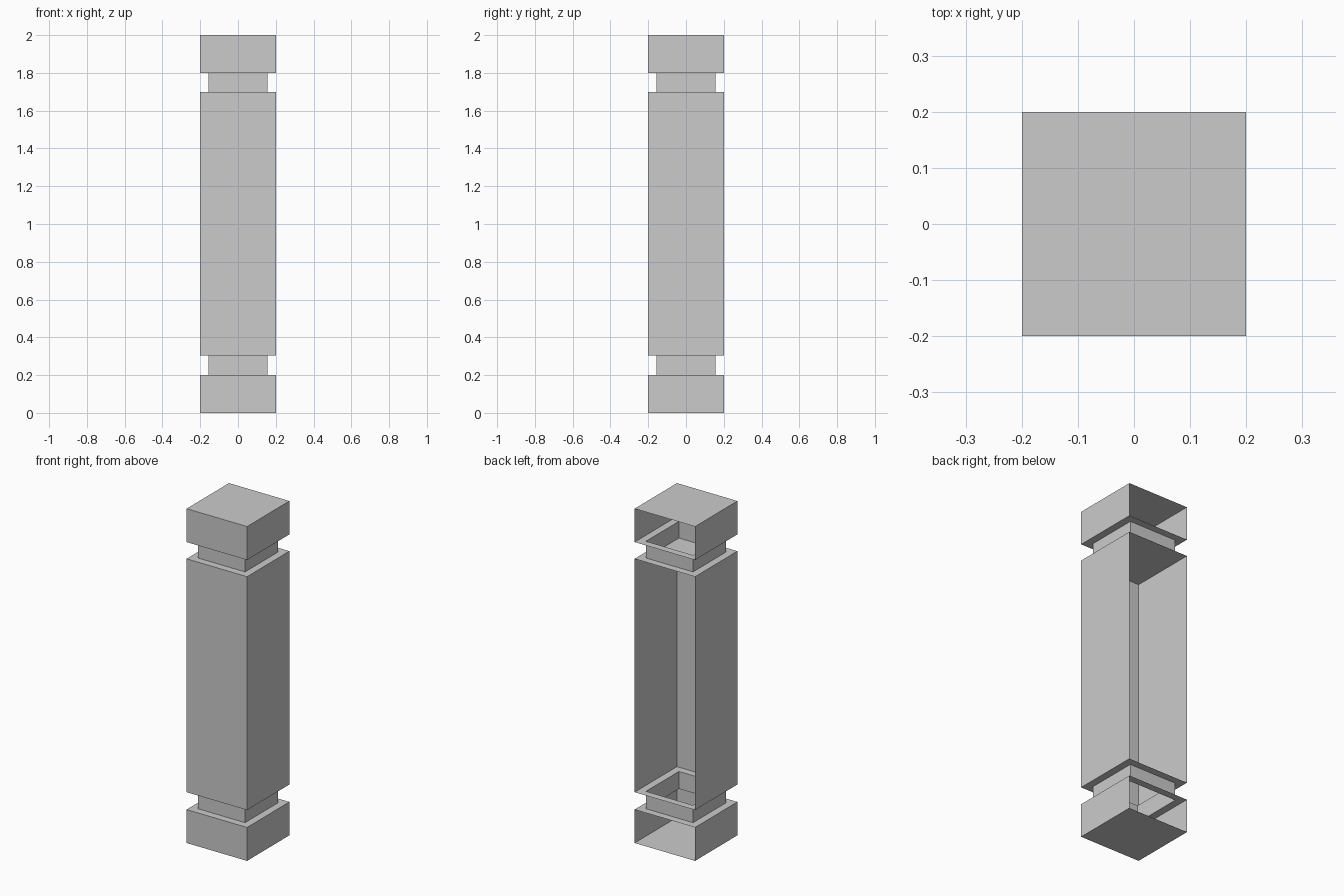
import bpy, bmesh

if "Cube" in bpy.data.objects:
    bpy.data.objects.remove(bpy.data.objects["Cube"])

W = 0.2      # half width of the wide blocks
N = 0.156    # half width of the recessed necks


def make_object(name, bm):
    mesh = bpy.data.meshes.new(name)
    bm.to_mesh(mesh)
    bm.free()
    obj = bpy.data.objects.new(name, mesh)
    bpy.context.collection.objects.link(obj)


def square(bm, half, z):
    return [bm.verts.new((x * half, y * half, z))
            for x, y in ((-1, -1), (1, -1), (1, 1), (-1, 1))]


def tube(name, half, z0, z1, open_back=False, bottom=None, top=None):
    """Square tube; each end is None (open), 'cap' or 'ring' around the neck."""
    bm = bmesh.new()
    lo, hi = square(bm, half, z0), square(bm, half, z1)
    for i in range(4):
        if open_back and i == 2:      # side facing +y
            continue
        j = (i + 1) % 4
        bm.faces.new((lo[i], lo[j], hi[j], hi[i]))
    for loop, z, kind, up in ((lo, z0, bottom, False), (hi, z1, top, True)):
        if kind == 'cap':
            bm.faces.new(loop if up else loop[::-1])
        elif kind == 'ring':
            inner = square(bm, N, z)
            for i in range(4):
                j = (i + 1) % 4
                quad = (loop[i], loop[j], inner[j], inner[i])
                bm.faces.new(quad if up else quad[::-1])
    make_object(name, bm)


# Wide blocks are hollow shells, open at the back
tube("base_block", W, 0.0, 0.2, True, 'cap', 'ring')
tube("shaft", W, 0.304, 1.7, True, 'ring', 'cap')
tube("top_block", W, 1.8, 2.0, True, 'ring', 'cap')

# Necks are closed on all four sides and open at the ends
tube("lower_neck", N, 0.2, 0.304)
tube("upper_neck", N, 1.7, 1.8)
